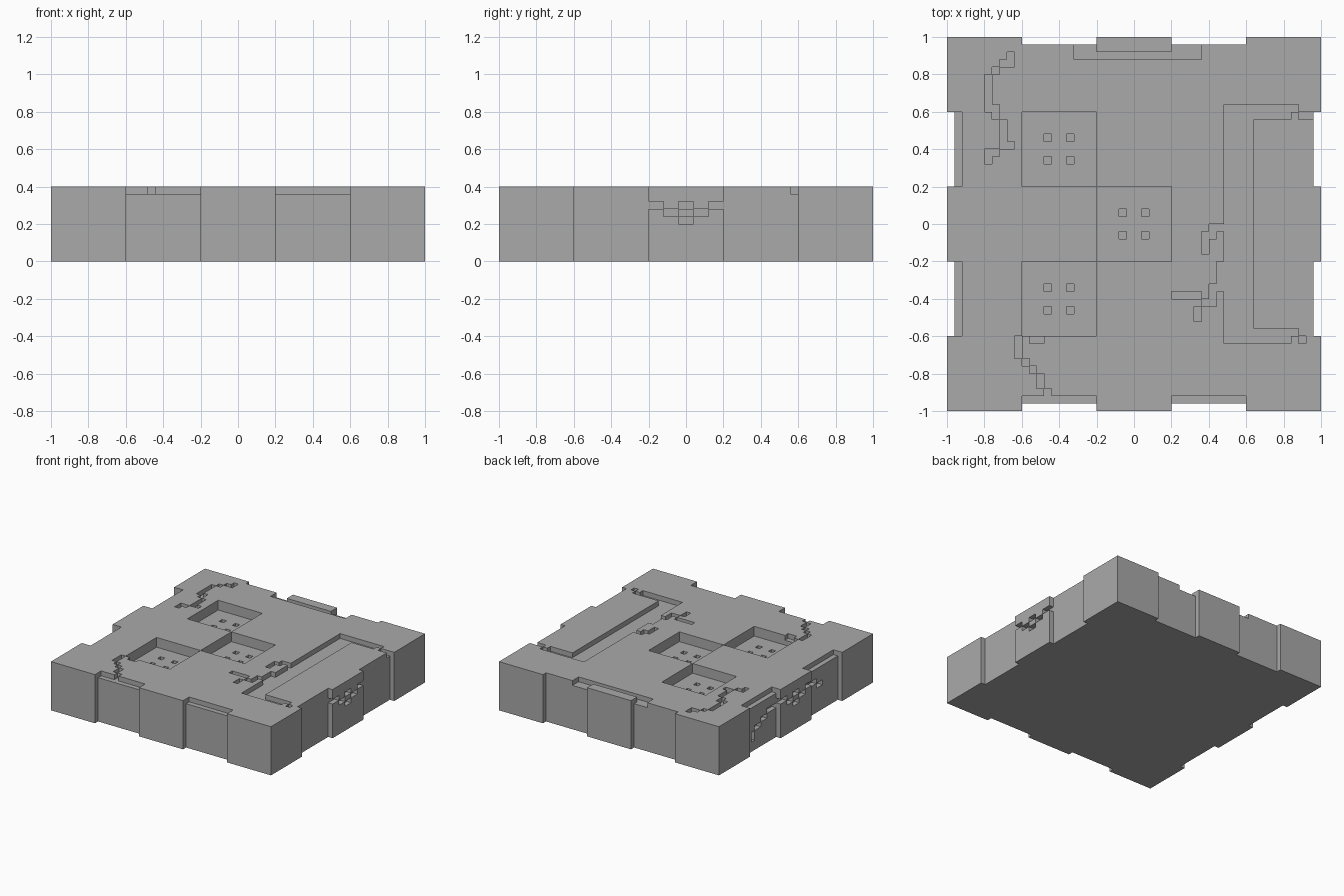
import bpy
import bmesh

cube = bpy.data.objects.get("Cube")
if cube:
    bpy.data.objects.remove(cube, do_unlink=True)

UNIT = 0.04          # one block of the grid
HALF, TOP = 25, 10   # half width and height of the slab, in blocks

stone = bpy.data.materials.new("grey_stone")
stone.use_nodes = True
grey = (0.4, 0.4, 0.4, 1)
stone.diffuse_color = grey
stone.node_tree.nodes["Principled BSDF"].inputs["Base Color"].default_value = grey

# Solid slab, described by its filled blocks
solid = {(x, y, z) for x in range(-HALF, HALF)
         for y in range(-HALF, HALF) for z in range(TOP)}


def carve(x0, x1, y0, y1, z0=0, z1=TOP):
    solid.difference_update((x, y, z) for x in range(x0, x1)
                            for y in range(y0, y1) for z in range(z0, z1))


def carve_top(rects, depth=1):
    for rect in rects:
        carve(*rect, TOP - depth, TOP)


# Shallow full-height recesses, two on each side
for a, b in ((-15, -5), (5, 15)):
    carve(a, b, -HALF, 1 - HALF)
    carve(a, b, HALF - 1, HALF)
    carve(-HALF, 1 - HALF, a, b)
    carve(HALF - 1, HALF, a, b)
    # Stepped rim along the front and the -x side
    carve_top([(a, b, -HALF, 2 - HALF), (-HALF, 2 - HALF, a, b)])

# Groove behind the raised lip at the back
carve_top([(-8, 9, 22, 23), (-8, -5, 23, 24), (5, 9, 23, 24)])

# Three square pits with four small holes in each floor
for cx, cy in ((-10, 10), (0, 0), (-10, -10)):
    carve_top([(cx - 5, cx + 5, cy - 5, cy + 5)], 2)
    for dx in (-2, 1):
        for dy in (-2, 1):
            carve_top([(cx + dx, cx + dx + 1, cy + dy, cy + dy + 1)], 3)

# C-shaped channel
carve_top([(12, 16, -16, 16), (16, 22, 15, 16), (16, 21, 14, 15),
           (22, 24, 14, 15), (16, 22, -15, -14), (16, 21, -16, -15),
           (22, 23, -16, -15)])

# Crack in the back corner
carve_top([(-17, -16, 21, 23), (-18, -17, 21, 22), (-19, -18, 20, 21),
           (-20, -19, 15, 20), (-19, -18, 14, 16), (-18, -17, 10, 14),
           (-17, -16, 10, 11), (-20, -18, 9, 10), (-20, -19, 8, 9)])

# Crack in the front corner
carve_top([(-16, -15, -18, -15), (-15, -14, -19, -18), (-14, -13, -20, -19),
           (-13, -12, -22, -20), (-12, -11, -23, -22), (-14, -12, -16, -15)])

# Crack branching off the channel
carve_top([(10, 12, -1, 0), (9, 11, -2, -1), (9, 10, -4, -2),
           (11, 12, -9, -5), (10, 11, -11, -8), (9, 10, -11, -10),
           (5, 9, -10, -9), (8, 9, -13, -11)])

# Cracks across the middle of both sides
for y0, y1, z in ((-5, -3, 7), (-3, -1, 6), (-1, 1, 7),
                  (-1, 1, 5), (1, 3, 6), (3, 5, 7)):
    carve(HALF - 1, HALF, y0, y1, z, z + 1)
    carve(-HALF, 1 - HALF, y0, y1, z, z + 1)

# Cracks running on into the recesses of the -x side
for y0, y1, z0, z1 in ((5, 8, 6, 7), (8, 10, 5, 6), (10, 12, 4, 5),
                       (12, 13, 2, 4), (-8, -5, 6, 7), (-10, -8, 5, 6)):
    carve(1 - HALF, 2 - HALF, y0, y1, z0, z1)

# Skin the outside of the remaining blocks
bm = bmesh.new()
corners = {}


def corner(p):
    if p not in corners:
        corners[p] = bm.verts.new([c * UNIT for c in p])
    return corners[p]


for cell in solid:
    for axis in range(3):
        u, v = (axis + 1) % 3, (axis + 2) % 3
        for side in (0, 1):
            near = list(cell)
            near[axis] += 2 * side - 1
            if tuple(near) in solid:
                continue
            ring = []
            for du, dv in ((0, 0), (1, 0), (1, 1), (0, 1)):
                p = list(cell)
                p[axis] += side
                p[u] += du
                p[v] += dv
                ring.append(corner(tuple(p)))
            bm.faces.new(ring if side else ring[::-1])

mesh = bpy.data.meshes.new("stone_slab")
bm.to_mesh(mesh)
bm.free()
mesh.materials.append(stone)
slab = bpy.data.objects.new("stone_slab", mesh)
bpy.context.collection.objects.link(slab)
